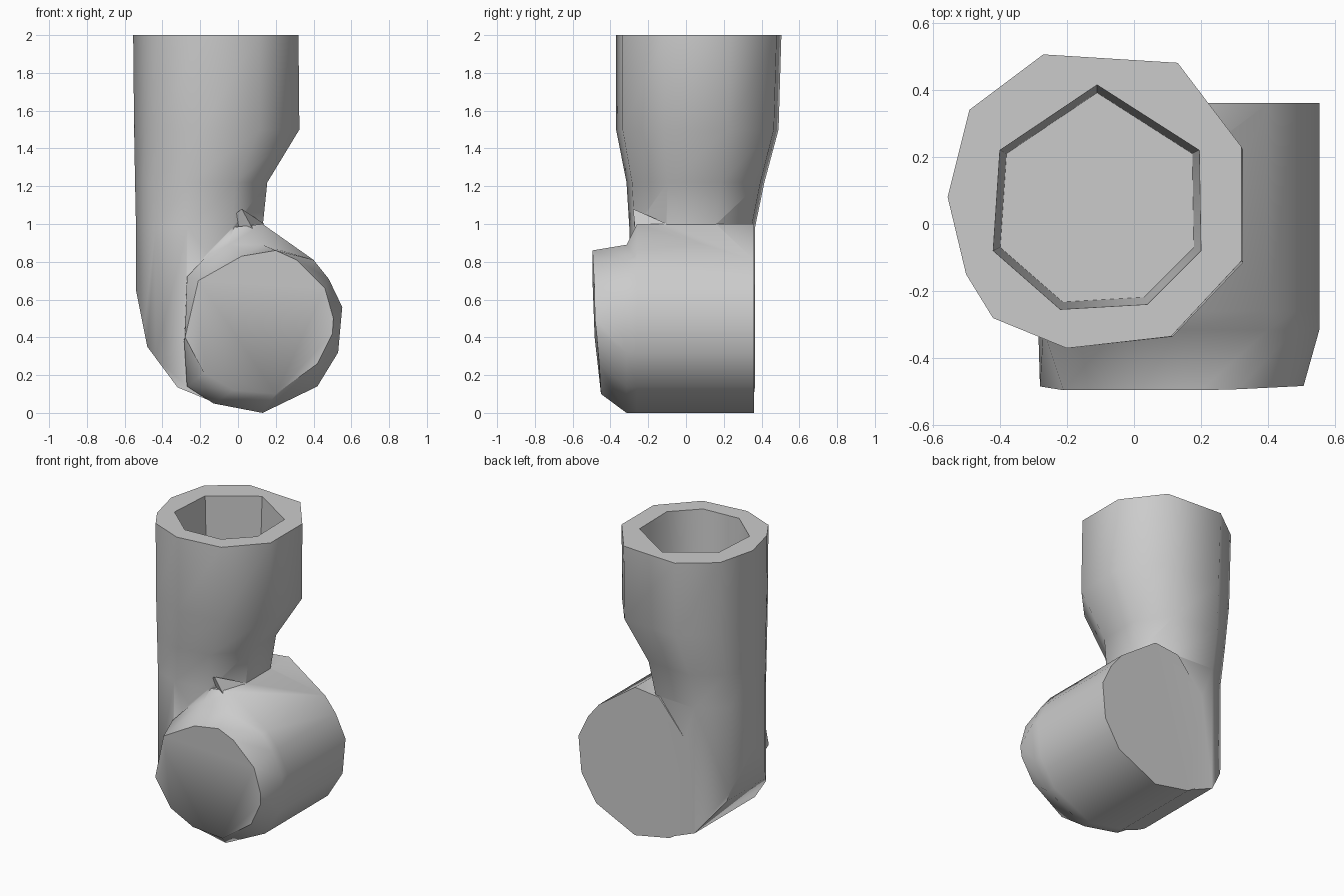
import bpy, bmesh, math

if "Cube" in bpy.data.objects:
    bpy.data.objects.remove(bpy.data.objects["Cube"])


def loft(name, rings):
    """Closed solid through rings that all have the same point count."""
    bm = bmesh.new()
    loops = [[bm.verts.new(p) for p in ring] for ring in rings]
    for a, b in zip(loops, loops[1:]):
        for i in range(len(a)):
            j = (i + 1) % len(a)
            bm.faces.new((a[i], a[j], b[j], b[i]))
    bm.faces.new(loops[0][::-1])
    bm.faces.new(loops[-1])
    bmesh.ops.recalc_face_normals(bm, faces=bm.faces)
    me = bpy.data.meshes.new(name)
    bm.to_mesh(me)
    bm.free()
    ob = bpy.data.objects.new(name, me)
    bpy.context.collection.objects.link(ob)
    return ob


def boolean(ob, other, operation):
    m = ob.modifiers.new(operation, 'BOOLEAN')
    m.object, m.operation, m.solver = other, operation, 'EXACT'
    bpy.context.view_layer.objects.active = ob
    bpy.ops.object.modifier_apply(modifier=m.name)
    bpy.data.objects.remove(other)


# upright tube: one irregular outline refitted to a box at each height
outline = [(-.27, .505), (-.49, .34), (-.555, .08), (-.50, -.15), (-.42, -.28),
           (-.20, -.37), (.11, -.335), (.32, -.11), (.32, .23), (.13, .48)]


def tube_ring(z, x0, x1, y0, y1):
    return [(x0 + (x + .555) / .875 * (x1 - x0),
             y0 + (y + .37) / .875 * (y1 - y0), z) for x, y in outline]


tube = loft("elbow_pipe", [
    tube_ring(-.1, -.54, .13, -.30, .365),
    tube_ring(.98, -.54, .13, -.30, .365),
    tube_ring(1.22, -.545, .155, -.315, .415),
    tube_ring(1.5, -.55, .325, -.37, .49),
    tube_ring(2, -.555, .32, -.37, .505)])

# rounded underside of the elbow
under = [(-.6, 2.2), (-.55, .7), (-.48, .35), (-.32, .135), (-.13, .057),
         (.13, .01), (.6, .01), (.6, 2.2)]
boolean(tube, loft("underside_limit", [[(x, y, z) for x, z in under] for y in (-1, 1)]),
        'INTERSECT')

# horizontal barrel with a bevelled front disc
body = [(-.13, .05), (.13, 0), (.42, .14), (.53, .32), (.552, .56), (.48, .71),
        (.40, .81), (.13, 1.0), (-.05, .98), (-.27, .72), (-.285, .38), (-.27, .14)]
shoulder = [(x, min(z, .89)) for x, z in body]
disc = [(-.02, .12), (.20, .10), (.42, .26), (.50, .42), (.505, .50), (.46, .66),
        (.31, .81), (.20, .86), (.02, .83), (-.21, .70), (-.28, .40), (-.18, .21)]
barrel = loft("barrel", [
    [(x, .36, z) for x, z in body],
    [(x, -.26, z) for x, z in body],
    [(x, -.315, z) for x, z in shoulder],
    [(x, -.45 - .045 * min(1, max(0, z - .1) / .4) + .05 * max(0, x - .25), z)
     for x, z in disc]])
boolean(tube, barrel, 'UNION')

# seven-sided blind bore in the top
bore = [(-.40, .22), (-.42, -.08), (-.22, -.255), (.04, -.24),
        (.20, -.08), (.195, .22), (-.11, .415)]
boolean(tube, loft("bore_cutter", [
    [(-.11 + (x + .11) * s, .07 + (y - .07) * s, z) for x, y in bore]
    for z, s in ((1.45, .93), (2.1, 1.01))]), 'DIFFERENCE')

# raised sliver where tube and barrel meet
bm = bmesh.new()
for p in ((.02, -.28, 1.08), (.14, -.1, 1.0), (.08, -.27, .97), (-.08, -.2, 1.0)):
    bm.verts.new(p)
bmesh.ops.convex_hull(bm, input=bm.verts)
me = bpy.data.meshes.new("seam_sliver")
bm.to_mesh(me)
bm.free()
bpy.context.collection.objects.link(bpy.data.objects.new("seam_sliver", me))

# smooth sides, crisp rims
bpy.ops.object.select_all(action='DESELECT')
tube.select_set(True)
bpy.context.view_layer.objects.active = tube
bpy.ops.object.shade_smooth_by_angle(angle=math.radians(52))
